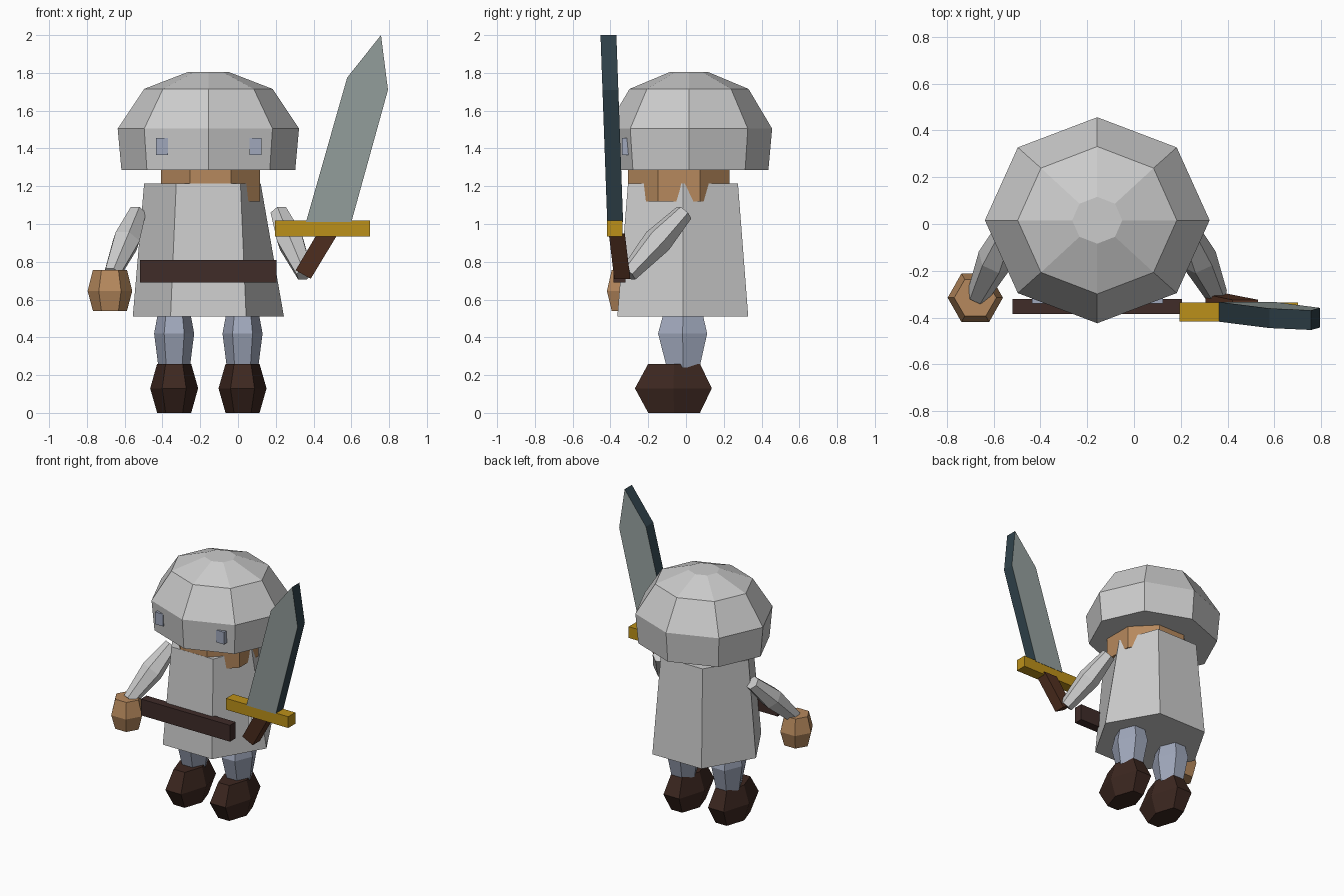
import bpy, bmesh
from math import cos, sin, pi
from mathutils import Vector

if "Cube" in bpy.data.objects:
    bpy.data.objects.remove(bpy.data.objects["Cube"])

CX = -0.157  # symmetry axis of the body


def material(name, rgb):
    m = bpy.data.materials.new(name)
    m.diffuse_color = (*rgb, 1)
    m.use_nodes = True
    m.node_tree.nodes["Principled BSDF"].inputs["Base Color"].default_value = m.diffuse_color
    return m


SKIN = material("skin", (0.47, 0.25, 0.11))
CLOTH = material("leg_cloth", (0.35, 0.39, 0.50))
BOOT = material("boot_leather", (0.045, 0.02, 0.014))
BELT = material("belt_leather", (0.05, 0.025, 0.022))
GOLD = material("gold", (0.5, 0.28, 0.01))
GRIP = material("grip_leather", (0.085, 0.03, 0.015))
STEEL = material("steel_flat", (0.3, 0.35, 0.34))
EDGE = material("steel_edge", (0.03, 0.055, 0.07))


def finish(name, bm, mats):
    bmesh.ops.recalc_face_normals(bm, faces=bm.faces)
    me = bpy.data.meshes.new(name)
    bm.to_mesh(me)
    bm.free()
    for m in mats:
        me.materials.append(m)
    ob = bpy.data.objects.new(name, me)
    bpy.context.collection.objects.link(ob)
    return ob


def skin_rings(name, rings, mat=None, side_mats=None):
    """Close a tube through equal-length rings of points."""
    bm = bmesh.new()
    vs = [[bm.verts.new(p) for p in r] for r in rings]
    n = len(rings[0])
    bm.faces.new(vs[0])
    bm.faces.new(vs[-1])
    for a, b in zip(vs, vs[1:]):
        for i in range(n):
            j = (i + 1) % n
            f = bm.faces.new((a[i], a[j], b[j], b[i]))
            f.material_index = 1 if side_mats else 0
    return finish(name, bm, [mat, side_mats] if side_mats else [mat] if mat else [])


def loft(name, sections, sides, mat=None, phase=0.0):
    """Sections are (x, y, z, radius_x, radius_y)."""
    ang = [phase + 2 * pi * i / sides for i in range(sides)]
    return skin_rings(name, [[(x + rx * cos(a), y + ry * sin(a), z) for a in ang]
                             for x, y, z, rx, ry in sections], mat)


def limb(name, path, mat=None, sides=6):
    """Tapered prism along a straight axis; path holds (point, radius)."""
    d = (Vector(path[-1][0]) - Vector(path[0][0])).normalized()
    u = d.cross(Vector((0, 0, 1))).normalized()
    v = d.cross(u)
    return skin_rings(name, [[Vector(p) + r * (u * cos(2 * pi * i / sides) + v * sin(2 * pi * i / sides))
                              for i in range(sides)] for p, r in path], mat)


def plate(name, outline, lean, thick, mat, side=None):
    """Extrude an (x, z) outline in y; lean(z) gives the front y."""
    front = [(x, lean(z), z) for x, z in outline]
    return skin_rings(name, [front, [(x, y + thick, z) for x, y, z in front]], mat, side)


def box(name, x0, x1, y0, y1, z0, z1, mat):
    return plate(name, [(x0, z0), (x1, z0), (x1, z1), (x0, z1)], lambda z: y0, y1 - y0, mat)


# Helmet dome and head
loft("helmet", [(CX, 0.016, 1.285, 0.46, 0.42), (CX, 0.016, 1.505, 0.48, 0.44),
                (CX, 0.016, 1.715, 0.34, 0.315), (CX, 0.016, 1.805, 0.107, 0.1)], 8)
loft("head", [(-0.145, -0.038, z, 0.283, 0.29) for z in (1.12, 1.40)], 8, SKIN, pi / 8)
for side, x in (("left", -0.403), ("right", 0.092)):
    box("eye_" + side, x - 0.032, x + 0.032, -0.34, -0.25, 1.365, 1.455, CLOTH)

# Tunic, with its narrower top corner on one side
tunic = loft("tunic", [(CX, -0.017, 0.51, 0.40, 0.40), (CX, -0.016, 1.215, 0.34, 0.336)], 6)
tunic.data.vertices[6].co.x = 0.12
box("belt", -0.52, 0.205, -0.385, -0.32, 0.69, 0.81, BELT)

# Legs, boots and arms on both sides
for side, s in (("left", -1), ("right", 1)):
    x = CX + s * 0.181
    loft("leg_" + side, [(x, -0.015, 0.24, 0.083, 0.10), (x, -0.018, 0.42, 0.106, 0.15),
                         (x, -0.015, 0.56, 0.08, 0.11)], 6, CLOTH)
    loft("boot_" + side, [(x, -0.063, 0.0, 0.09, 0.158), (x, -0.067, 0.13, 0.127, 0.235),
                          (x, -0.063, 0.26, 0.09, 0.158)], 6, BOOT)
    limb("arm_" + side, [((CX + s * 0.375, -0.01, 1.06), 0.05),
                         ((CX + s * 0.435, -0.15, 0.91), 0.078),
                         ((CX + s * 0.51, -0.305, 0.735), 0.048)])

# Free hand
loft("hand", [(-0.678, -0.315, 0.54, 0.09, 0.09), (-0.678, -0.315, 0.645, 0.118, 0.12),
              (-0.678, -0.315, 0.757, 0.09, 0.09)], 6, SKIN)

# Sword
plate("sword_blade", [(0.36, 1.01), (0.60, 1.01), (0.794, 1.71), (0.757, 2.0), (0.578, 1.775)],
      lambda z: -0.417 - 0.036 * (z - 1.01), 0.084, STEEL, EDGE)
box("sword_guard", 0.195, 0.70, -0.417, -0.335, 0.935, 1.018, GOLD)
plate("sword_grip", [(0.305, 0.755), (0.385, 0.71), (0.53, 0.95), (0.42, 0.95)],
      lambda z: -0.38 - 0.12 * (z - 0.71), 0.085, GRIP)
